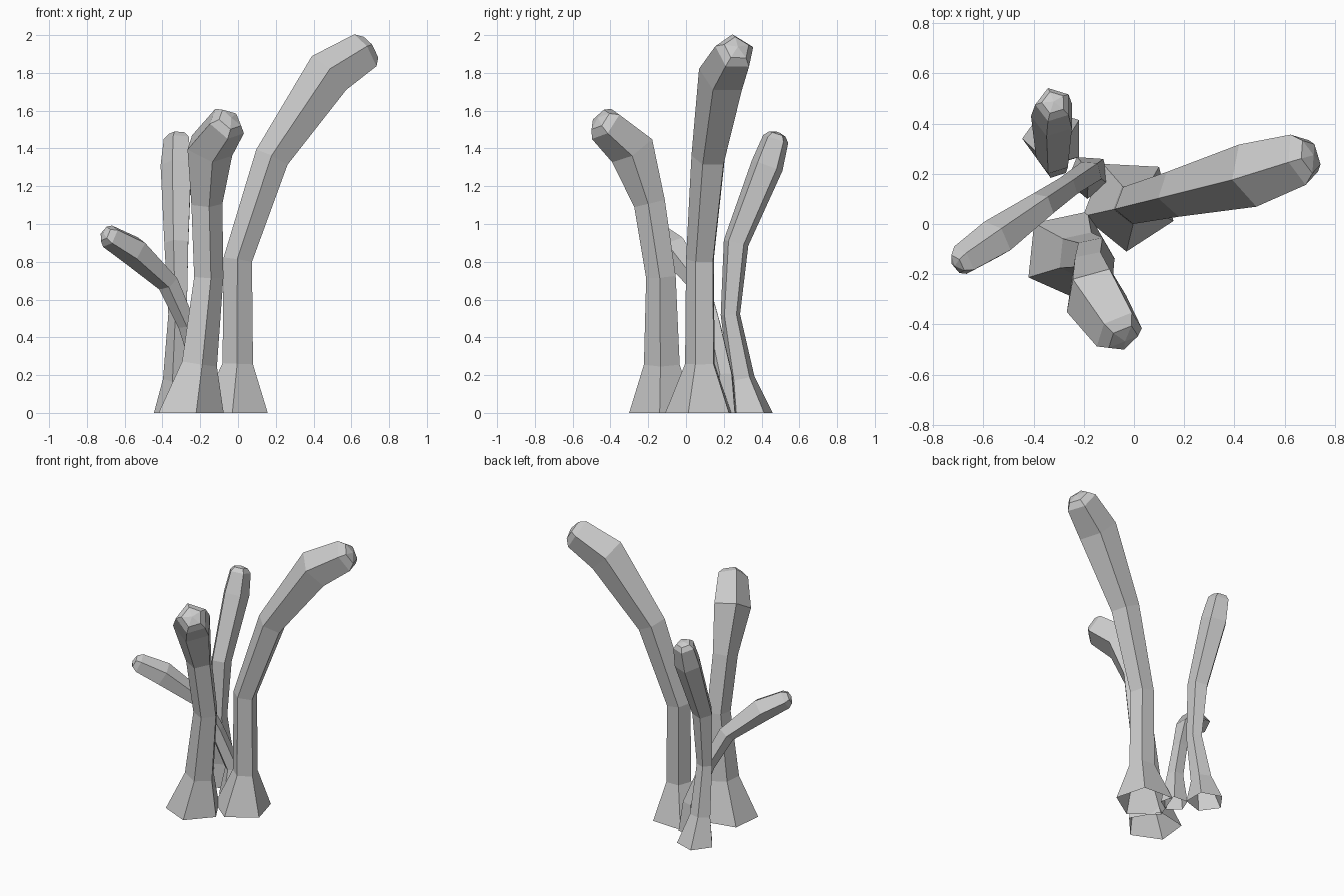
import bpy, bmesh
from math import cos, sin, radians
from mathutils import Vector

cube = bpy.data.objects.get("Cube")
if cube:
    bpy.data.objects.remove(cube, do_unlink=True)

SIDES = 5

# Single plain grey
grey = bpy.data.materials.new("light_grey")
grey.use_nodes = True
colour = (0.6, 0.6, 0.6, 1)
grey.diffuse_color = colour
grey.node_tree.nodes["Principled BSDF"].inputs["Base Color"].default_value = colour


def branch(name, path, phase, dome):
    """Five-sided tube along (x, y, z, radius) points, open base, domed tip."""
    pts = [Vector(p[:3]) for p in path]
    radii = [p[3] for p in path]
    bm = bmesh.new()
    tangent = Vector((0, 0, 1))
    u = Vector((cos(radians(phase)), sin(radians(phase)), 0))
    rings = []

    def add_ring(centre, radius):
        v = tangent.cross(u)
        step = radians(360 / SIDES)
        rings.append([bm.verts.new(centre + radius * (u * cos(i * step) + v * sin(i * step)))
                      for i in range(SIDES)])

    # Carry the cross-section along the path without twisting
    for i, (p, r) in enumerate(zip(pts, radii)):
        if i > 0:
            new = (p - pts[i - 1]).normalized()
            if i < len(pts) - 1:
                new = (new + (pts[i + 1] - p).normalized()).normalized()
            u = tangent.rotation_difference(new) @ u
            tangent = new
        add_ring(p, r)

    # Rounded tip
    add_ring(pts[-1] + tangent * dome * 0.7, radii[-1] * 0.65)
    tip = bm.verts.new(pts[-1] + tangent * dome)

    for a, b in zip(rings, rings[1:]):
        for i in range(SIDES):
            j = (i + 1) % SIDES
            bm.faces.new((a[i], a[j], b[j], b[i]))
    for i in range(SIDES):
        bm.faces.new((rings[-1][i], rings[-1][(i + 1) % SIDES], tip))

    mesh = bpy.data.meshes.new(name)
    bm.to_mesh(mesh)
    bm.free()
    mesh.materials.append(grey)
    bpy.context.collection.objects.link(bpy.data.objects.new(name, mesh))


# Tall branch leaning to the left side
branch("tall_branch", [
    (-0.02, 0.08, 0, 0.19), (0, 0.08, 0.26, 0.085), (0, 0.08, 0.81, 0.08),
    (0.18, 0.125, 1.35, 0.097), (0.48, 0.2, 1.79, 0.135),
    (0.67, 0.26, 1.91, 0.11)], -93, 0.055)

# Thick branch bending forward
branch("front_branch", [
    (-0.26, -0.12, 0, 0.185), (-0.21, -0.125, 0.26, 0.1), (-0.16, -0.13, 0.72, 0.083),
    (-0.17, -0.19, 1.11, 0.088), (-0.155, -0.285, 1.4, 0.13),
    (-0.06, -0.43, 1.53, 0.105)], 210, 0.055)

# Upright branch leaning back
branch("back_branch", [
    (-0.32, 0.34, 0, 0.125), (-0.325, 0.295, 0.18, 0.072), (-0.315, 0.235, 0.52, 0.054),
    (-0.32, 0.265, 0.9, 0.07), (-0.32, 0.43, 1.31, 0.09),
    (-0.32, 0.475, 1.45, 0.073)], 180, 0.04)

# Short thin branch reaching out to the right side
branch("side_branch", [
    (-0.18, 0.19, 0, 0.09), (-0.18, 0.2, 0.2, 0.055), (-0.27, 0.14, 0.47, 0.05),
    (-0.37, 0.07, 0.69, 0.06), (-0.55, -0.06, 0.86, 0.083),
    (-0.68, -0.145, 0.935, 0.066)], 50, 0.045)
